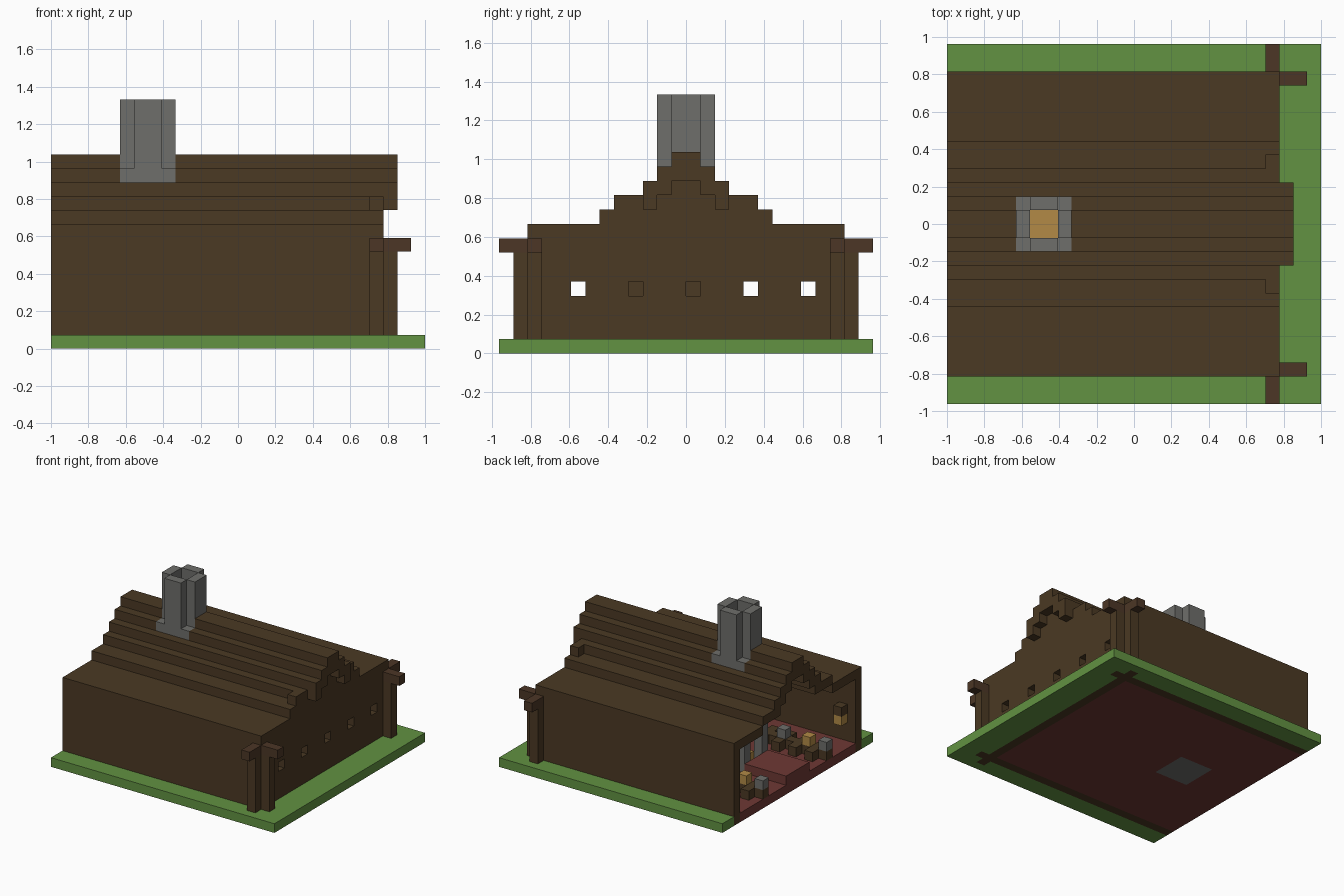
import bpy
import bmesh
from mathutils import Vector

cube = bpy.data.objects.get("Cube")
if cube:
    bpy.data.objects.remove(cube, do_unlink=True)

NX, NY = 27, 26
V = 2 / NX                      # size of one block
taken = {}                      # block -> part name
parts = {}                      # part name -> material


def material(name, rgb):
    m = bpy.data.materials.new(name)
    m.use_nodes = True
    m.diffuse_color = (*rgb, 1)
    m.node_tree.nodes["Principled BSDF"].inputs["Base Color"].default_value = (*rgb, 1)
    return m


wood = material("dark wood", (0.070, 0.041, 0.017))
beam_wood = material("reddish wood", (0.072, 0.037, 0.019))
grass = material("grass green", (0.122, 0.287, 0.054))
stone = material("grey stone", (0.156, 0.156, 0.146))
gold = material("warm gold", (0.445, 0.254, 0.061))
red = material("dark red", (0.156, 0.040, 0.034))


def fill(part, mat, i, j, k, mirror=False):
    """Fill inclusive block ranges, later parts replacing earlier ones."""
    parts[part] = mat
    for x in range(i[0], i[1] + 1):
        for y in range(j[0], j[1] + 1):
            for z in range(k[0], k[1] + 1):
                taken[x, y, z] = part
                if mirror:
                    taken[x, NY - 1 - y, z] = part


def block(part, mat, i, j, k, mirror=False):
    fill(part, mat, (i, i), (j, j), (k, k), mirror)


def roof_top(j):
    """Roof layer and distance from the ridge for one row."""
    d = 13 - j if j < 13 else j - 12
    return (14 - d if d <= 4 else 9 if d <= 6 else 8), d


# Lawn and floor
fill("lawn", grass, (0, 26), (0, 25), (0, 0))
fill("floor", red, (0, 22), (3, 22), (0, 0))

# Long walls and stepped roof with its gable
fill("side_walls", wood, (0, 23), (2, 2), (0, 8), True)
for j in range(2, 24):
    top, d = roof_top(j)
    fill("roof", wood, (0, 22), (j, j), (top - 1 if d <= 4 else top, top))
    fill("gable_wall", wood, (23, 23), (j, j), (0, 10 if d == 5 else top))
    if d <= 3:
        fill("gable_trim", wood, (24, 24), (j, j), (top - 1, top))

# Window openings through the gable wall
for j in range(5, 22, 4):
    del taken[23, j, 4]

# Corner posts with crossing beam ends
fill("corner_posts", wood, (23, 23), (1, 1), (0, 6), True)
fill("corner_posts", wood, (24, 24), (2, 2), (0, 6), True)
fill("corner_beams", beam_wood, (23, 23), (0, 1), (7, 7), True)
fill("corner_beams", beam_wood, (24, 25), (2, 2), (7, 7), True)

# Hearth, fire and chimney
fill("hearth", stone, (5, 8), (11, 14), (0, 0))
fill("fire", gold, (6, 7), (12, 13), (1, 1))
for i in range(5, 9):
    for j in range(11, 15):
        edge_i, edge_j = i in (5, 8), j in (11, 14)
        for k in range(1, 18):
            if edge_i and edge_j:
                solid = k <= 12
            elif edge_i or edge_j:
                solid = k >= 4
            else:
                solid = False
                if k > 1:
                    taken.pop((i, j, k), None)
            if solid:
                block("chimney", stone, i, j, k)

# Raised red platform in front of the hearth
fill("platform", red, (0, 4), (11, 14), (1, 1))

# Tables with stools and tableware
fill("tables", wood, (0, 7), (7, 7), (1, 1), True)
for i in range(1, 8, 2):
    block("stools", wood, i, 8, 1, True)
    block("stools", wood, i, 6, 1, True)
for i in (0, 5):
    block("stone_pots", stone, i, 7, 2, True)
block("gold_pots", gold, 2, 7, 2, True)

# Wall lamps
block("lamp_lights", gold, 1, 3, 3, True)
block("lamp_caps", wood, 1, 3, 4, True)

# Roof pillars and high seat
fill("pillars", wood, (16, 16), (9, 9), (1, 9), True)
fill("high_seat", wood, (18, 18), (12, 13), (1, 5))
fill("high_seat", wood, (17, 17), (12, 13), (1, 1))


def build(part, mat):
    """Make the outer faces of one part's blocks."""
    bm = bmesh.new()
    verts = {}

    def vert(p):
        key = tuple(p)
        if key not in verts:
            x, y, z = key
            verts[key] = bm.verts.new(((x - NX / 2) * V, (y - NY / 2) * V, z * V))
        return verts[key]

    for cell, owner in taken.items():
        if owner != part:
            continue
        for axis in range(3):
            u, w = Vector((0, 0, 0)), Vector((0, 0, 0))
            u[(axis + 1) % 3] = w[(axis + 2) % 3] = 1
            for side in (0, 1):
                n = list(cell)
                n[axis] += 2 * side - 1
                if tuple(n) in taken:
                    continue
                o = Vector(cell)
                o[axis] += side
                ring = [o, o + u, o + u + w, o + w]
                if not side:
                    ring.reverse()
                bm.faces.new([vert(p) for p in ring])
    mesh = bpy.data.meshes.new(part)
    bm.to_mesh(mesh)
    bm.free()
    mesh.materials.append(mat)
    bpy.context.collection.objects.link(bpy.data.objects.new(part, mesh))


for part, mat in parts.items():
    build(part, mat)
